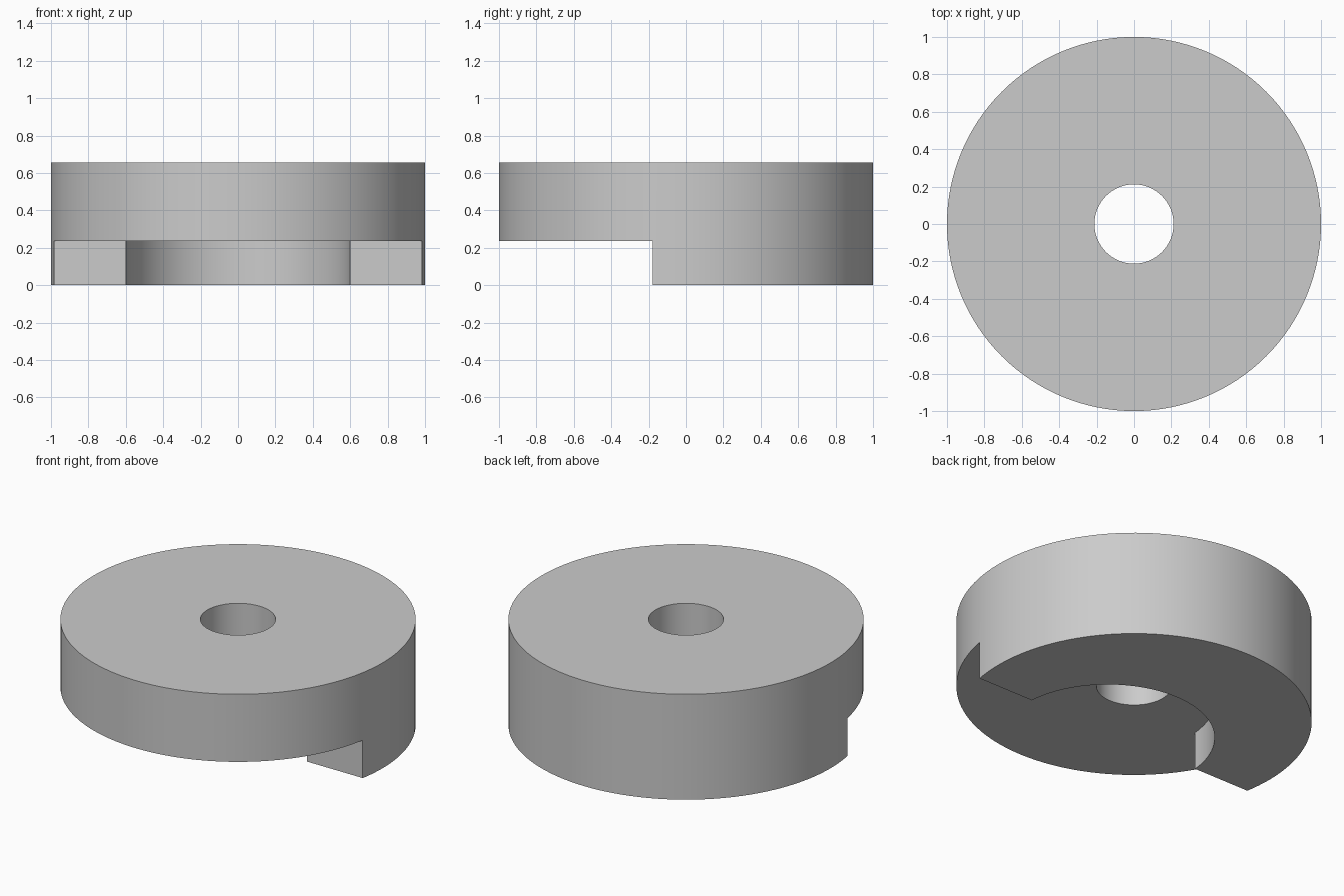
import bpy
import bmesh
from math import sin, cos, pi, asin

cube = bpy.data.objects.get("Cube")
if cube:
    bpy.data.objects.remove(cube, do_unlink=True)

RADIUS, HEIGHT, BORE = 1.0, 0.655, 0.212
STEP_Z, STEP_Y = 0.235, -0.18          # underside recess: ceiling and front edge
POCKET_Y, POCKET_R = -0.23, 0.602      # round end of the recess

grey = bpy.data.materials.new("light grey")
grey.use_nodes = True
colour = (0.6, 0.6, 0.6, 1)
grey.diffuse_color = colour
grey.node_tree.nodes["Principled BSDF"].inputs["Base Color"].default_value = colour


def arc(radius, start, end, count, cy=0.0):
    """Points on an arc, both ends included."""
    return [(radius * cos(start + (end - start) * i / count),
             cy + radius * sin(start + (end - start) * i / count))
            for i in range(count + 1)]


def prism(name, outline, z0, z1):
    """Extrude a flat outline from z0 to z1."""
    bm = bmesh.new()
    face = bm.faces.new([bm.verts.new((x, y, z0)) for x, y in outline])
    top = bmesh.ops.extrude_face_region(bm, geom=[face])["geom"]
    verts = [g for g in top if isinstance(g, bmesh.types.BMVert)]
    bmesh.ops.translate(bm, verts=verts, vec=(0, 0, z1 - z0))
    bmesh.ops.recalc_face_normals(bm, faces=bm.faces[:])
    mesh = bpy.data.meshes.new(name)
    bm.to_mesh(mesh)
    bm.free()
    mesh.materials.append(grey)
    obj = bpy.data.objects.new(name, mesh)
    bpy.context.collection.objects.link(obj)
    return obj


# Thick round body
body = prism("disc_body", arc(RADIUS, 0, 2 * pi, 128)[:-1], 0, HEIGHT)

# Centre hole and the open, round-ended recess underneath
bore = prism("bore_cutter", arc(BORE, 0, 2 * pi, 64)[:-1], -0.2, HEIGHT + 0.2)
lean = asin((STEP_Y - POCKET_Y) / POCKET_R)
pocket = arc(POCKET_R, lean, pi - lean, 64, POCKET_Y)
surround = [(-1.2, STEP_Y), (-1.2, -1.2), (1.2, -1.2), (1.2, STEP_Y)]
recess = prism("recess_cutter", pocket + surround, -0.2, STEP_Z)

bpy.ops.object.select_all(action="DESELECT")
bpy.context.view_layer.objects.active = body
body.select_set(True)
for cutter in (bore, recess):
    cutter.hide_render = True
    cut = body.modifiers.new(cutter.name, "BOOLEAN")
    cut.operation = "DIFFERENCE"
    cut.solver = "EXACT"
    cut.object = cutter
    bpy.ops.object.modifier_apply(modifier=cut.name)
    bpy.data.objects.remove(cutter, do_unlink=True)

# Smooth round walls, crisp rims
bpy.ops.object.shade_smooth_by_angle(angle=pi / 6)
